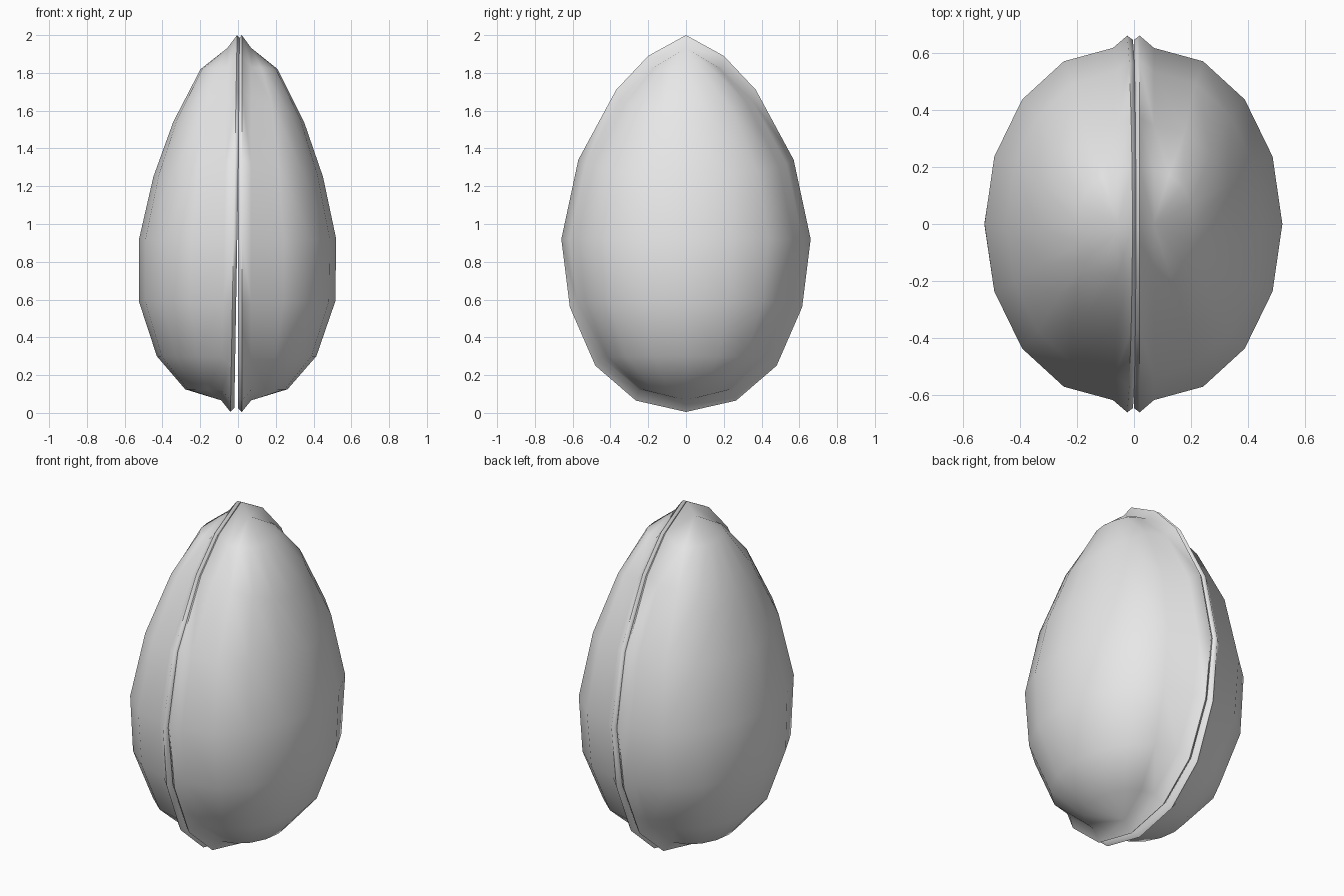
import bpy, bmesh, math

if "Cube" in bpy.data.objects:
    bpy.data.objects.remove(bpy.data.objects["Cube"], do_unlink=True)

# One pale grey material
grey = bpy.data.materials.new("pale_grey")
grey.use_nodes = True
grey.diffuse_color = (0.8, 0.8, 0.8, 1)
grey.node_tree.nodes["Principled BSDF"].inputs["Base Color"].default_value = (0.8, 0.8, 0.8, 1)

# Seam outline (y, z) and widest bulge (x, z), both from top to bottom
SEAM = [(0, 2.0), (0.20, 1.89), (0.37, 1.71), (0.57, 1.34), (0.66, 0.92),
        (0.615, 0.56), (0.48, 0.25), (0.265, 0.065), (0, 0.005)]
BULGE = [(0.21, 1.82), (0.35, 1.54), (0.45, 1.25), (0.52, 0.92),
         (0.515, 0.59), (0.415, 0.30), (0.262, 0.125)]
MID_Z = 0.95
BODY_X, BODY_SCALE = 0.07, 0.935           # where the bulge meets the lip
LIP = [(0.02, 1.0), (0.0, 0.978)]          # lip crest, then seam edge (x, scale)
COLUMNS = 8


def place(x, y, z, side):
    """Mirror for the right half, which leans slightly open at the bottom."""
    if side < 0:
        x = -x + 0.015 - 0.035 * (1 - z / 2)
    return (x, y, z)


def seam_loop(x, scale):
    pts = [(x, y * scale, MID_Z + (z - MID_Z) * scale) for y, z in SEAM]
    return pts + [(x, -y, z) for x, y, z in pts[-2:0:-1]]


def shell_half(name, side):
    bm = bmesh.new()

    def vert(p):
        return bm.verts.new(place(*p, side))

    # Bulging body: half rings between two poles on the lip
    edge = seam_loop(BODY_X, BODY_SCALE)
    top, bottom = vert(edge[0]), vert(edge[8])
    rings = []
    for (bx, bz), (_, y, z) in zip(BULGE, edge[1:8]):
        ring = []
        for i in range(COLUMNS + 1):
            a = math.pi * (i / COLUMNS - 0.5)
            c, s = math.cos(a), math.sin(a)
            ring.append(vert((BODY_X + (bx - BODY_X) * c, y * s, bz * c * c + z * s * s)))
        rings.append(ring)
    for i in range(COLUMNS):
        bm.faces.new((top, rings[0][i], rings[0][i + 1]))
        bm.faces.new((bottom, rings[-1][i + 1], rings[-1][i]))
        for r, q in zip(rings, rings[1:]):
            bm.faces.new((r[i], q[i], q[i + 1], r[i + 1]))

    # Raised lip around the seam
    loop = [top] + [r[-1] for r in rings] + [bottom] + [r[0] for r in reversed(rings)]
    for x, scale in LIP:
        nxt = [vert(p) for p in seam_loop(x, scale)]
        for i in range(len(loop)):
            k = (i + 1) % len(loop)
            bm.faces.new((loop[i], loop[k], nxt[k], nxt[i]))
        loop = nxt

    # Flat inner face at the seam
    bm.faces.new(loop)
    bmesh.ops.recalc_face_normals(bm, faces=bm.faces)

    mesh = bpy.data.meshes.new(name)
    bm.to_mesh(mesh)
    bm.free()
    mesh.materials.append(grey)
    obj = bpy.data.objects.new(name, mesh)
    bpy.context.collection.objects.link(obj)
    bpy.ops.object.select_all(action='DESELECT')
    obj.select_set(True)
    bpy.context.view_layer.objects.active = obj
    bpy.ops.object.shade_smooth_by_angle(angle=math.radians(75))


shell_half("left_shell_half", 1)
shell_half("right_shell_half", -1)
